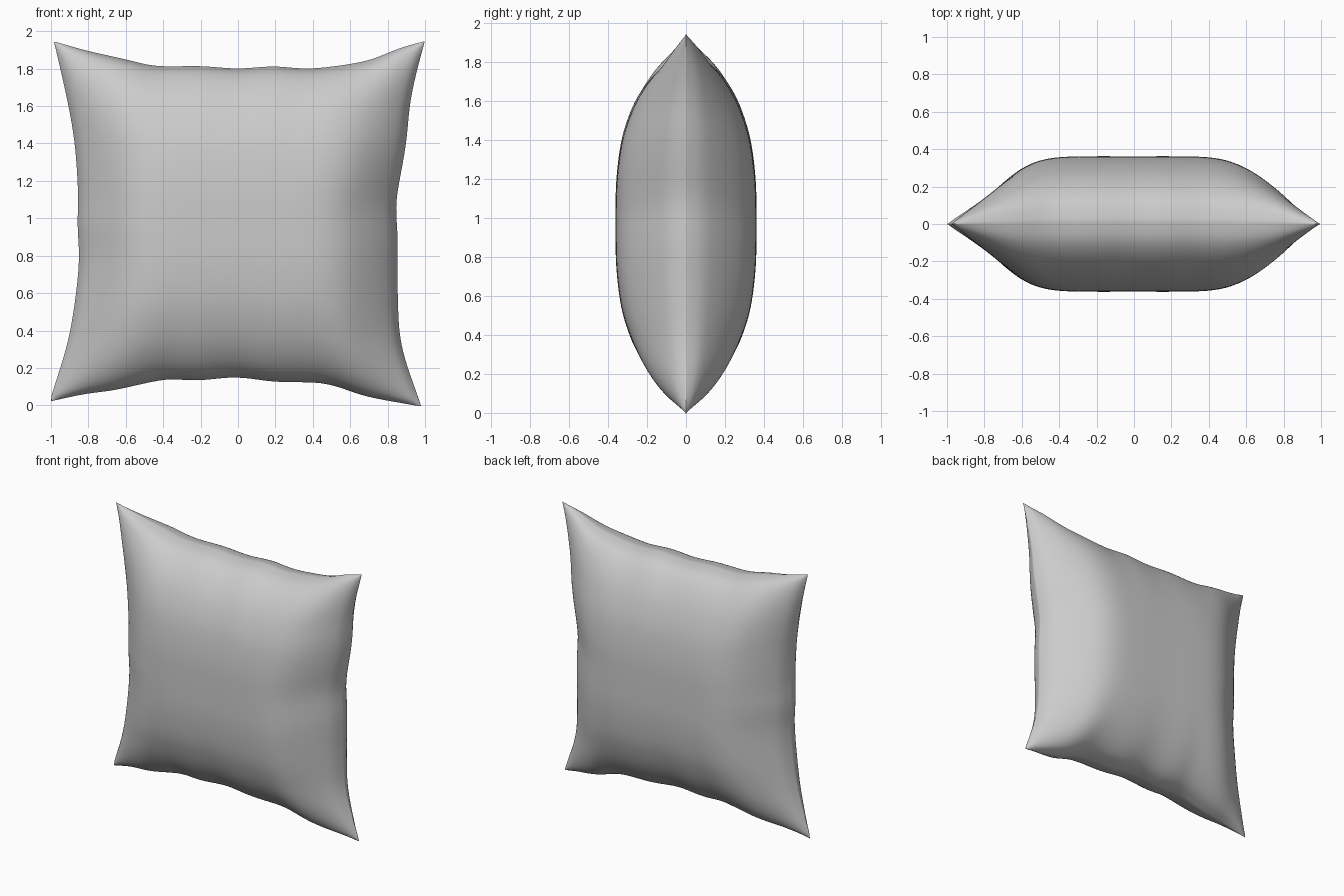
import bpy, bmesh, math

if "Cube" in bpy.data.objects:
    bpy.data.objects.remove(bpy.data.objects["Cube"])

N = 36  # grid cells per side


def curve(points, t):
    """Smooth interpolation through (position, value) pairs."""
    t = min(max(t, points[0][0]), points[-1][0])
    i = 0
    while i < len(points) - 2 and t > points[i + 1][0]:
        i += 1

    def slope(k):
        a, b = points[max(k - 1, 0)], points[min(k + 1, len(points) - 1)]
        return (b[1] - a[1]) / (b[0] - a[0])

    (x0, y0), (x1, y1) = points[i], points[i + 1]
    d = x1 - x0
    s = (t - x0) / d
    return ((2*s**3 - 3*s**2 + 1) * y0 + (s**3 - 2*s**2 + s) * d * slope(i)
            + (3*s**2 - 2*s**3) * y1 + (s**3 - s**2) * d * slope(i + 1))


# Slightly wavy seam outline: z along x for top and bottom, x along z for the sides
TOP = [(-.98, 1.945), (-.8, 1.895), (-.6, 1.85), (-.45, 1.815), (-.2, 1.815), (0, 1.80),
       (.18, 1.815), (.35, 1.80), (.55, 1.82), (.7, 1.85), (.85, 1.91), (.99, 1.95)]
BOTTOM = [(-.99, .02), (-.8, .06), (-.65, .08), (-.36, .14), (-.22, .13), (0, .15),
          (.2, .125), (.48, .115), (.68, .05), (.97, -.005)]
LEFT = [(.03, -1.0), (.33, -.91), (.6, -.865), (.8, -.85), (.95, -.86), (1.1, -.855),
        (1.35, -.87), (1.5, -.89), (1.7, -.93), (1.94, -.985)]
RIGHT = [(.005, .98), (.33, .875), (.6, .855), (.9, .855), (1.08, .845), (1.2, .865),
         (1.4, .90), (1.6, .92), (1.75, .95), (1.94, 1.0)]
# Stuffing thickness from the centre (0) to the seam (1)
PUFF_X = [(0, 1), (.3, 1), (.48, .985), (.6, .93), (.7, .82), (.82, .6), (.91, .39), (.97, .2), (1, 0)]
PUFF_Z = [(0, 1), (.25, .99), (.5, .92), (.65, .82), (.77, .7), (.88, .53), (.95, .36), (.985, .2), (1, 0)]


def point(i, j, side):
    u = math.sin((i / N - .5) * math.pi)
    v = math.sin((j / N - .5) * math.pi)
    xl, zl = .985 * u, .972 + .968 * v
    a, b = (u + 1) / 2, (v + 1) / 2
    x = curve(LEFT, zl) * (1 - a) + curve(RIGHT, zl) * a
    z = curve(BOTTOM, xl) * (1 - b) + curve(TOP, xl) * b
    y = side * .362 * curve(PUFF_X, abs(u)) * curve(PUFF_Z, abs(v))
    # The seam drifts a little off the middle along the top edge
    y += .02 * max(v, 0) ** 6 * (1 - u * u)
    return x, y, z


# Cushion: front and back panels sharing one seam
bm = bmesh.new()
panels = {}
for side in (-1, 1):
    for i in range(N + 1):
        for j in range(N + 1):
            seam = i in (0, N) or j in (0, N)
            if seam and side == 1:
                panels[side, i, j] = panels[-1, i, j]
            else:
                panels[side, i, j] = bm.verts.new(point(i, j, side))
    for i in range(N):
        for j in range(N):
            q = [panels[side, i + a, j + b] for a, b in ((0, 0), (1, 0), (1, 1), (0, 1))]
            bm.faces.new(q if side == -1 else q[::-1])
for f in bm.faces:
    f.smooth = True
mesh = bpy.data.meshes.new("cushion")
bm.to_mesh(mesh)
bm.free()
cushion = bpy.data.objects.new("cushion", mesh)
bpy.context.collection.objects.link(cushion)
sub = cushion.modifiers.new("soften", 'SUBSURF')
sub.levels = sub.render_levels = 1

# Fabric colour
fabric = bpy.data.materials.new("grey fabric")
fabric.diffuse_color = (.6, .6, .6, 1)
fabric.use_nodes = True
fabric.node_tree.nodes["Principled BSDF"].inputs["Base Color"].default_value = fabric.diffuse_color
mesh.materials.append(fabric)
